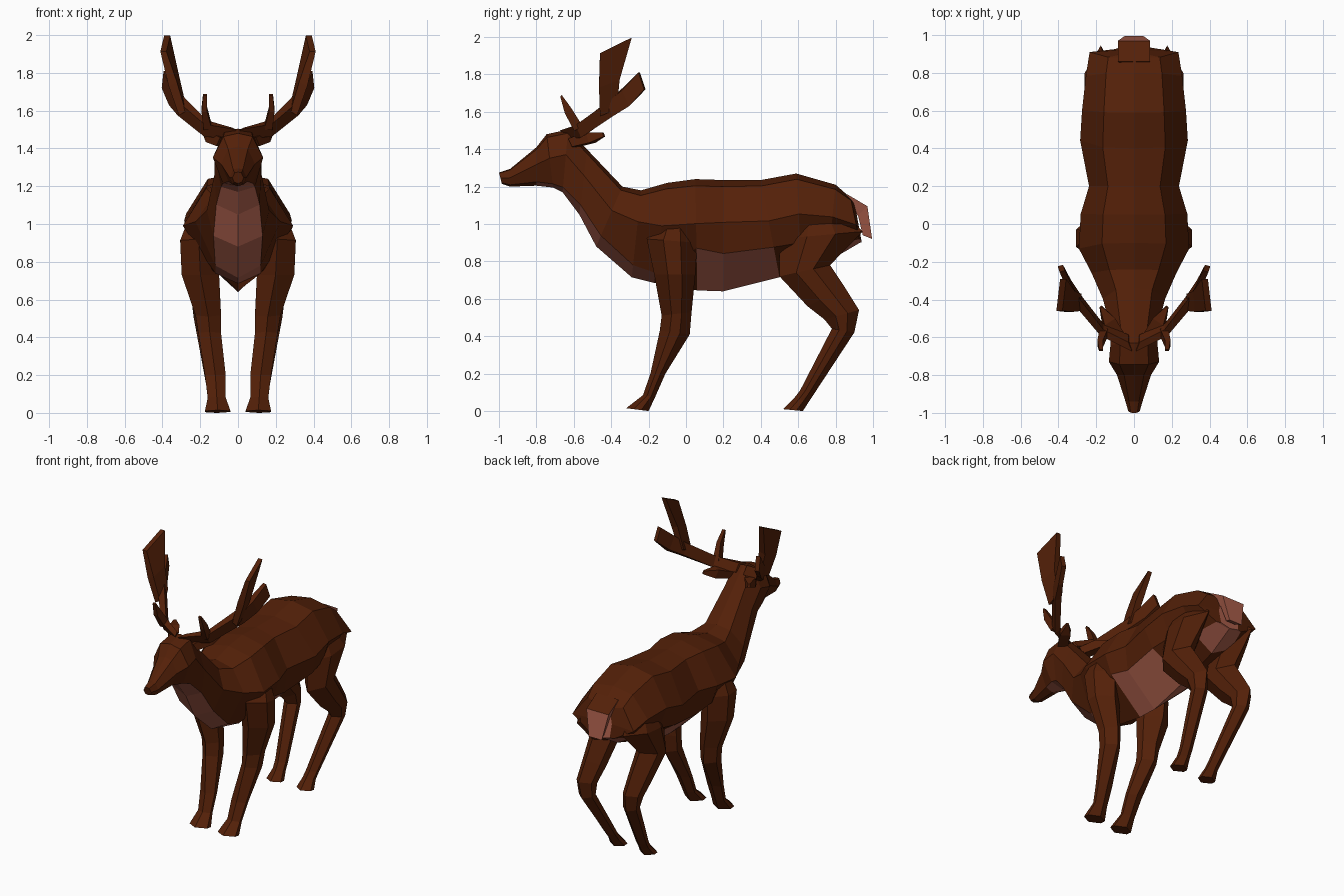
import bpy, bmesh
from mathutils import Vector


def material(name, rgb):
    m = bpy.data.materials.new(name)
    m.diffuse_color = (*rgb, 1)
    return m


BROWN = material("dark brown fur", (0.088, 0.0145, 0.0025))
PINK = material("pale pink fur", (0.400, 0.112, 0.070))


def loft(name, rings, mirror=False, paint=None):
    """Skin equal-length closed rings; paint(segment, side) gives the material slot."""
    bm = bmesh.new()
    vs = [[bm.verts.new(p) for p in r] for r in rings]
    n = len(rings[0])
    for i in range(len(vs) - 1):
        for j in range(n):
            k = (j + 1) % n
            f = bm.faces.new((vs[i][j], vs[i][k], vs[i + 1][k], vs[i + 1][j]))
            f.material_index = paint(i, j) if paint else 0
    bm.faces.new(vs[0])
    end = bm.faces.new(vs[-1])
    end.material_index = paint(len(vs) - 1, 0) if paint else 0
    bmesh.ops.recalc_face_normals(bm, faces=bm.faces[:])
    me = bpy.data.meshes.new(name)
    bm.to_mesh(me)
    bm.free()
    me.materials.append(BROWN)
    me.materials.append(PINK)
    ob = bpy.data.objects.new(name, me)
    bpy.context.collection.objects.link(ob)
    if mirror:
        ob.modifiers.new("mirror", 'MIRROR').use_mirror_merge = False
    return ob


def body_ring(ty, tz, by, bz, mid, mid_f, low, low_f):
    """Top and bottom points, then half widths and fractions down of the sides."""
    top, bot = Vector((0, ty, tz)), Vector((0, by, bz))
    sides = [(mid * .58, .06), (mid, mid_f), (low, low_f)]
    right = [top.lerp(bot, f) + Vector((w, 0, 0)) for w, f in sides]
    left = [Vector((-p.x, p.y, p.z)) for p in reversed(right)]
    return [top, *right, bot, *left]


# Head, neck and trunk in one skin: nose, brow and neck, then chest to rump
head = [
    body_ring(-1.00, 1.275, -.985, 1.215, .03, .5, .02, .9),
    body_ring(-.94, 1.295, -.94, 1.20, .045, .5, .03, .9),
    body_ring(-.80, 1.41, -.80, 1.205, .09, .45, .05, .9),
    body_ring(-.745, 1.48, -.71, 1.195, .133, .45, .08, .93),
    body_ring(-.63, 1.505, -.66, 1.17, .125, .4, .09, .92),
    body_ring(-.53, 1.40, -.57, 1.05, .125, .4, .115, .85),
    body_ring(-.34, 1.20, -.48, .88, .165, .4, .13, .82),
]
trunk = [
    body_ring(-.24, 1.18, -.29, .715, .225, .36, .12, .86),
    body_ring(-.10, 1.22, -.17, .685, .292, .43, .12, .9),
    body_ring(.05, 1.24, .06, .645, .282, .4, .235, .62),
    body_ring(.20, 1.235, .20, .64, .238, .38, .22, .66),
    body_ring(.40, 1.235, .50, .715, .285, .42, .24, .69),
    body_ring(.59, 1.27, .62, .755, .275, .42, .22, .72),
    body_ring(.80, 1.21, .76, .80, .255, .42, .15, .8),
    body_ring(.88, 1.14, .93, .90, .235, .6, .10, .92),
    body_ring(.90, 1.12, .94, .90, .075, .5, .07, .92),
]
# Pale underside: jaw and throat, belly, and below the tail
PALE = {2, 3, 4, 5, 6, 7, 9, 10, 13, 14}
loft("body", head + trunk,
     paint=lambda i, j: int(i == 15 or (j in (3, 4) and i in PALE)))


def leg_ring(yf, zf, yb, zb, xi, xo):
    """Six-sided leg section from front and back edges and inner and outer x."""
    f, b, xm = Vector((0, yf, zf)), Vector((0, yb, zb)), (xi + xo) / 2
    spec = [(xm, 0), (xo, .33), (xo, .67), (xm, 1), (xi, .67), (xi, .33)]
    return [f.lerp(b, t) + Vector((x, 0, 0)) for x, t in spec]


loft("front_leg", [
    leg_ring(-.14, 1.02, .02, 1.02, .14, .265),
    leg_ring(-.21, .92, .06, .90, .11, .306),
    leg_ring(-.17, .73, .05, .73, .10, .298),
    leg_ring(-.13, .51, .03, .53, .09, .225),
    leg_ring(-.14, .43, .02, .41, .09, .21),
    leg_ring(-.19, .20, -.11, .20, .065, .175),
    leg_ring(-.23, .085, -.165, .075, .065, .16),
    leg_ring(-.32, .015, -.20, .0, .04, .175),
], mirror=True)

loft("hind_leg", [
    leg_ring(.58, 1.06, .84, 1.06, .10, .20),
    leg_ring(.50, .92, .945, .96, .09, .262),
    leg_ring(.50, .72, .77, .78, .10, .26),
    leg_ring(.65, .56, .85, .66, .11, .245),
    leg_ring(.74, .49, .925, .54, .12, .235),
    leg_ring(.78, .44, .90, .42, .12, .22),
    leg_ring(.61, .11, .69, .10, .08, .16),
    leg_ring(.575, .065, .66, .055, .075, .155),
    leg_ring(.52, .01, .625, .0, .06, .17),
], mirror=True)


# Tail: flat pale flap with a brown top where it leaves the rump
def tail_ring(y, z, w, dy, dz):
    return [(-w * .7, y - dy, z - dz), (w * .7, y - dy, z - dz), (w, y, z), (-w, y, z)]


loft("tail", [
    tail_ring(.86, 1.16, .085, .02, .05),
    tail_ring(.97, 1.095, .085, .05, .05),
    tail_ring(.995, .92, .05, .05, -.02),
], paint=lambda i, j: 0 if (i, j) == (0, 2) else 1)


def box_ring(x, y, z, along, across):
    """Four-sided section: half vectors along and across its width."""
    c, a, b = Vector((x, y, z)), Vector(along), Vector(across)
    return [c + a + b, c - a + b, c - a - b, c + a - b]


# Antlers: main beam, flat upright blade and brow tine
loft("antler_beam", [
    box_ring(.02, -.63, 1.48, (0, .02, -.025), (.01, .025, .005)),
    box_ring(.17, -.56, 1.505, (0, .015, -.033), (-.008, .016, .010)),
    box_ring(.30, -.40, 1.62, (0, .015, -.037), (-.020, .008, .008)),
    box_ring(.345, -.32, 1.68, (.005, .02, -.042), (-.016, .004, .008)),
    box_ring(.385, -.235, 1.765, (.005, .015, -.045), (-.014, .004, 0)),
], mirror=True)
loft("antler_blade", [
    box_ring(.295, -.415, 1.605, (0, .045, .02), (-.018, 0, .01)),
    box_ring(.34, -.41, 1.76, (-.005, .055, .02), (-.022, 0, .01)),
    box_ring(.385, -.375, 1.955, (-.01, .085, .042), (-.016, 0, 0)),
], mirror=True)
loft("brow_tine", [
    box_ring(.16, -.575, 1.51, (0, .022, .013), (.022, 0, 0)),
    box_ring(.178, -.63, 1.605, (0, .018, .013), (.015, 0, 0)),
    box_ring(.175, -.668, 1.685, (0, .004, .004), (.010, 0, 0)),
], mirror=True)

# Ears: pointed and swept back
loft("ear", [
    box_ring(.08, -.60, 1.435, (.01, .01, -.022), (.025, -.02, 0)),
    box_ring(.135, -.51, 1.462, (.008, .008, -.028), (.028, -.018, 0)),
    box_ring(.175, -.44, 1.478, (.002, .004, -.010), (.006, -.004, 0)),
], mirror=True)
